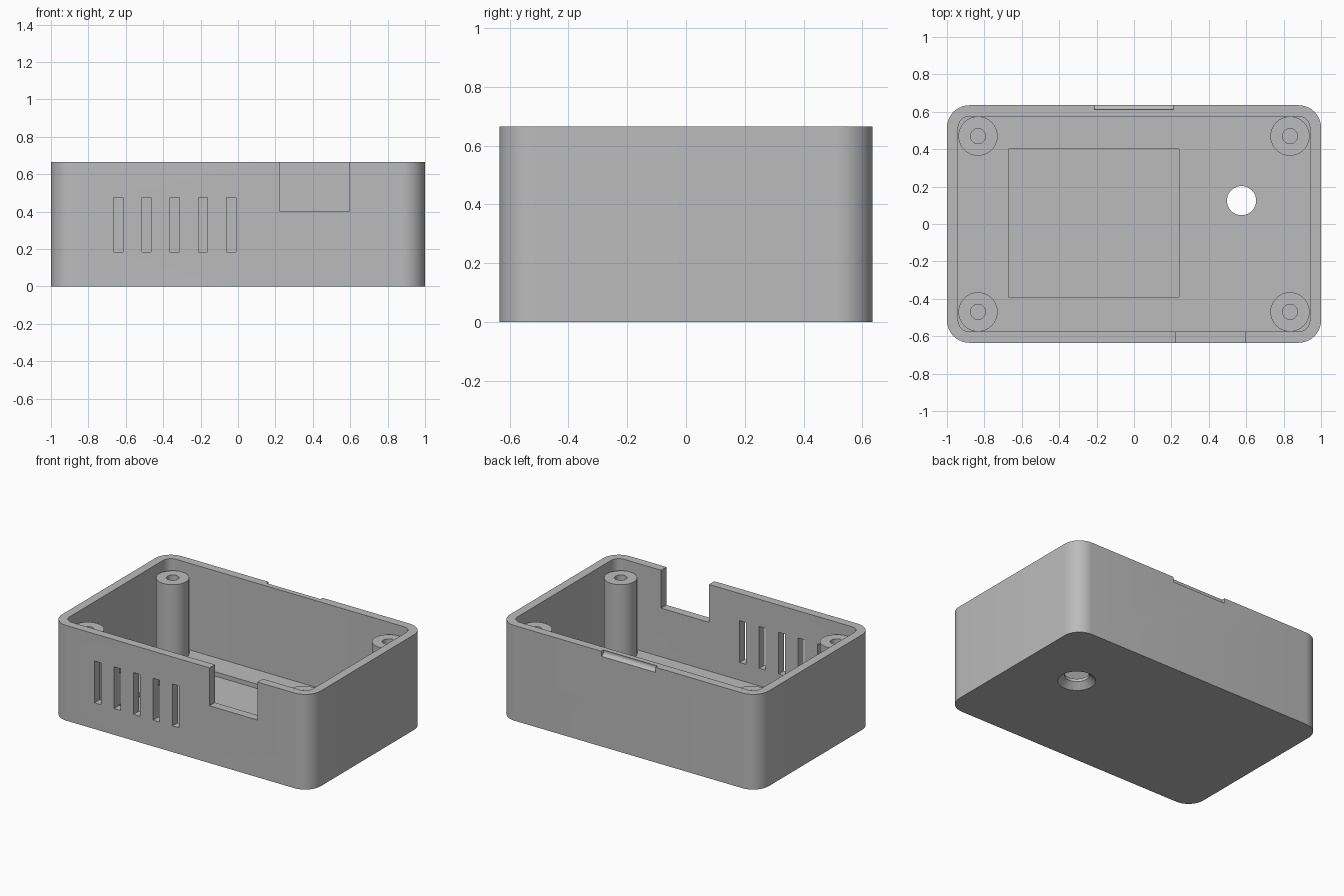
import bpy
import bmesh
import math
from mathutils import Matrix, Vector

cube = bpy.data.objects.get("Cube")
if cube:
    bpy.data.objects.remove(cube, do_unlink=True)

grey = bpy.data.materials.new("plain_grey")
grey.use_nodes = True
colour = (0.5, 0.5, 0.5, 1)
grey.diffuse_color = colour
grey.node_tree.nodes["Principled BSDF"].inputs["Base Color"].default_value = colour


def make_object(name, bm):
    bmesh.ops.recalc_face_normals(bm, faces=bm.faces)
    mesh = bpy.data.meshes.new(name)
    bm.to_mesh(mesh)
    bm.free()
    mesh.materials.append(grey)
    obj = bpy.data.objects.new(name, mesh)
    bpy.context.collection.objects.link(obj)
    return obj


def box(name, low, high, radius=0):
    """Box between two corners, with optional rounded upright edges."""
    low, high = Vector(low), Vector(high)
    bm = bmesh.new()
    bmesh.ops.create_cube(bm, size=1)
    bmesh.ops.scale(bm, vec=high - low, verts=bm.verts)
    bmesh.ops.translate(bm, vec=(low + high) / 2, verts=bm.verts)
    if radius:
        upright = [e for e in bm.edges
                   if abs(e.verts[0].co.z - e.verts[1].co.z) > 0.01]
        bmesh.ops.bevel(bm, geom=upright, offset=radius, segments=10,
                        profile=0.5, affect='EDGES')
    return make_object(name, bm)


def lathe(name, profile, x, y, steps=40):
    """Turn a (radius, height) profile around an upright axis."""
    bm = bmesh.new()
    verts = [bm.verts.new((r, 0, z)) for r, z in profile]
    edges = [bm.edges.new(pair) for pair in zip(verts, verts[1:])]
    bmesh.ops.spin(bm, geom=verts + edges, cent=(0, 0, 0), axis=(0, 0, 1),
                   angle=math.tau, steps=steps)
    bmesh.ops.remove_doubles(bm, verts=bm.verts, dist=0.0005)
    bmesh.ops.translate(bm, vec=(x, y, 0), verts=bm.verts)
    return make_object(name, bm)


def cut(target, cutter):
    """Subtract the cutter from the target and remove the cutter."""
    cutter.hide_render = True
    mod = target.modifiers.new("cut", 'BOOLEAN')
    mod.operation = 'DIFFERENCE'
    mod.solver = 'EXACT'
    mod.object = cutter
    bpy.context.view_layer.objects.active = target
    bpy.ops.object.modifier_apply(modifier=mod.name)
    bpy.data.objects.remove(cutter, do_unlink=True)


def smooth(obj):
    bpy.ops.object.select_all(action='DESELECT')
    obj.select_set(True)
    bpy.context.view_layer.objects.active = obj
    bpy.ops.object.shade_smooth_by_angle(angle=math.radians(30))


# Open box with a hollow inside
HEIGHT, FLOOR = 0.665, 0.06
case = box("case_body", (-1, -0.635, 0), (1, 0.635, HEIGHT), 0.12)
cut(case, box("hollow", (-0.94, -0.576, FLOOR), (0.94, 0.576, 1), 0.06))

# Shallow rectangular recess in the floor
cut(case, box("floor_recess", (-0.67, -0.39, 0.03), (0.24, 0.4, 0.2)))

# Connector notch in the front rim
cut(case, box("front_notch", (0.225, -0.7, 0.4), (0.595, -0.5, 0.8)))

# Row of ventilation slots in the front wall
for i in range(5):
    x = -0.64 + i * 0.151
    cut(case, box("vent_slot", (x - 0.025, -0.7, 0.183),
                  (x + 0.025, -0.5, 0.475)))

# Countersunk hole through the floor
cut(case, lathe("floor_hole", [(0, -0.01), (0.13, -0.01), (0.078, 0.04),
                               (0.078, 0.1), (0, 0.1)], 0.575, 0.125))

# Rounded finger groove along the back rim
bm = bmesh.new()
turn = (Matrix.Translation((0, 0.637, 0.656))
        @ Matrix.Rotation(math.pi / 2, 4, 'Y'))
bmesh.ops.create_cone(bm, cap_ends=True, segments=32, radius1=0.027,
                      radius2=0.027, depth=0.42, matrix=turn)
cut(case, make_object("rim_groove", bm))
smooth(case)

# Screw posts with blind holes in the corners
for side, sx in (("left", 1), ("right", -1)):
    for end, sy in (("front", -1), ("back", 1)):
        post = lathe(f"{end}_{side}_screw_post",
                     [(0, 0.05), (0.105, 0.05), (0.105, 0.59), (0.04, 0.59),
                      (0.04, 0.15), (0, 0.15)], sx * 0.834, sy * 0.47)
        smooth(post)
